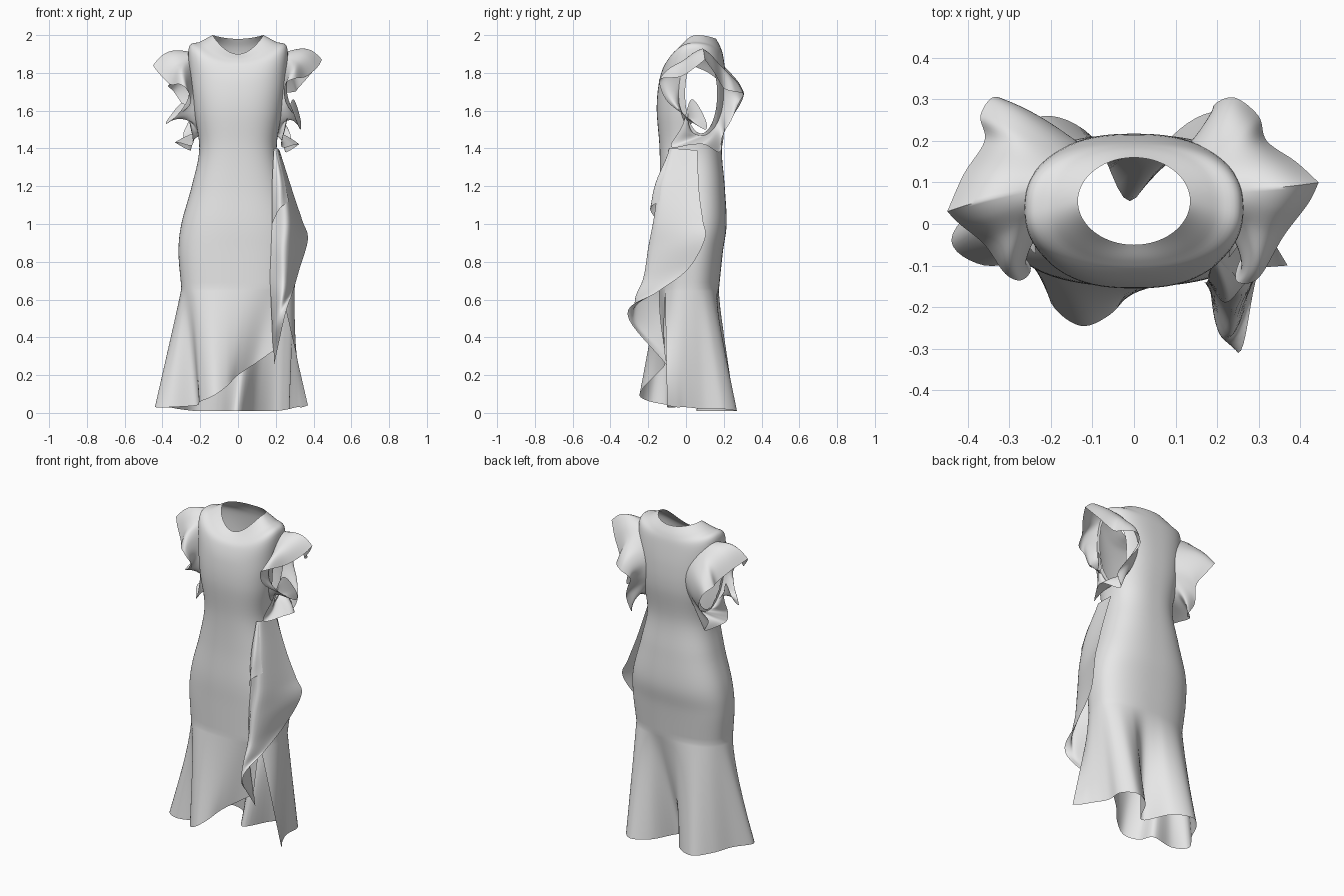
import bpy
import bmesh
from math import sin, cos, pi, radians, sqrt
from mathutils import Vector

cube = bpy.data.objects.get("Cube")
if cube:
    bpy.data.objects.remove(cube)

# One plain grey cloth
cloth = bpy.data.materials.new("grey cloth")
cloth.use_nodes = True
grey = (0.8, 0.8, 0.8, 1)
cloth.diffuse_color = grey
cloth.node_tree.nodes["Principled BSDF"].inputs["Base Color"].default_value = grey


def spline(points, t):
    """Smooth curve through evenly spaced points, t from 0 to 1."""
    last = len(points) - 1
    i = min(int(t * last), last - 1)
    f = t * last - i
    b, c = Vector(points[i]), Vector(points[i + 1])
    a = Vector(points[i - 1]) if i > 0 else b * 2 - c
    d = Vector(points[i + 2]) if i + 2 <= last else c * 2 - b
    return (b * 2 + (c - a) * f + (a * 2 - b * 5 + c * 4 - d) * f ** 2
            + (b * 3 - a - c * 3 + d) * f ** 3) / 2


# Armhole: an ellipse seen from the side
ARM_Y, ARM_Z, ARM_WIDTH, ARM_HEIGHT = 0.08, 1.69, 0.085, 0.21


def armhole_distance(p):
    if abs(p.x) < 0.15:
        return 9
    return sqrt(((p.y - ARM_Y) / ARM_WIDTH) ** 2 + ((p.z - ARM_Z) / ARM_HEIGHT) ** 2)


def cut_armholes(bm):
    holes = [f for f in bm.faces if armhole_distance(f.calc_center_median()) < 1]
    bmesh.ops.delete(bm, geom=holes, context="FACES")
    for v in bm.verts:
        d = armhole_distance(v.co)
        if v.is_boundary and d < 1.4:
            v.co.y = ARM_Y + (v.co.y - ARM_Y) / d
            v.co.z = ARM_Z + (v.co.z - ARM_Z) / d


def sheet(name, surface, nu, nv, trim=None):
    """Cloth sheet from a function of u and v."""
    bm = bmesh.new()
    grid = [[bm.verts.new(surface(u / nu, v / nv)) for u in range(nu + 1)]
            for v in range(nv + 1)]
    for v in range(nv):
        for u in range(nu):
            bm.faces.new((grid[v][u], grid[v][u + 1], grid[v + 1][u + 1], grid[v + 1][u]))
    bmesh.ops.remove_doubles(bm, verts=bm.verts, dist=0.0005)
    if trim:
        trim(bm)
    bmesh.ops.recalc_face_normals(bm, faces=bm.faces)
    mesh = bpy.data.meshes.new(name)
    bm.to_mesh(mesh)
    bm.free()
    mesh.materials.append(cloth)
    obj = bpy.data.objects.new(name, mesh)
    bpy.context.collection.objects.link(obj)
    bpy.ops.object.select_all(action="DESELECT")
    obj.select_set(True)
    bpy.context.view_layer.objects.active = obj
    bpy.ops.object.shade_smooth_by_angle(angle=radians(60))
    return obj


# Body rings: height, half width, front y, back y, rise at sides, rise at back
RINGS = [
    (0.66, 0.3, -0.15, 0.175, 0, 0),
    (0.85, 0.315, -0.15, 0.195, 0, 0),
    (1.0, 0.3, -0.15, 0.215, 0, 0),
    (1.2, 0.245, -0.14, 0.205, 0, 0),
    (1.4, 0.205, -0.14, 0.19, 0, 0),
    (1.6, 0.235, -0.155, 0.215, 0, 0),
    (1.74, 0.255, -0.145, 0.215, 0.03, 0),
    (1.83, 0.26, -0.12, 0.2, 0.105, 0.04),
    (1.87, 0.2, -0.09, 0.185, 0.095, 0.06),
    (1.9, 0.135, -0.05, 0.16, 0.1, 0.08),
]

# Hem line from the front edge of the slit, round the back, to its rear edge
HEM = [
    (0.19, -0.12, 0.33), (0.09, -0.11, 0.26), (0, -0.16, 0.2),
    (-0.06, -0.22, 0.14), (-0.13, -0.245, 0.09), (-0.2, -0.19, 0.06),
    (-0.22, -0.09, 0.04), (-0.36, -0.1, 0.03), (-0.44, -0.04, 0.03),
    (-0.37, 0.07, 0.03), (-0.31, 0.18, 0.02), (-0.22, 0.26, 0.01),
    (-0.1, 0.21, 0.01), (-0.01, 0.055, 0.01), (0.09, 0.21, 0.01),
    (0.2, 0.27, 0.01), (0.27, 0.2, 0.02), (0.27, 0.1, 0.02),
    (0.31, 0, 0.03), (0.34, -0.05, 0.03), (0.37, -0.1, 0.04),
]


def soften(n, power):
    return (1 if n > 0 else -1) * abs(n) ** power


def ring_point(u, t):
    z, half, front, back, side_rise, back_rise = spline([Vector(r) for r in RINGS], t)
    angle = -pi / 4 - 2 * pi * u
    c, s = cos(angle), sin(angle)
    power = 0.8 + 0.2 * t ** 8
    return Vector((half * soften(c, power),
                   (front + back) / 2 + (back - front) / 2 * soften(s, power),
                   z + side_rise * c * c + back_rise * max(s, 0) ** 2))


SKIRT = 0.3


def body(u, v):
    if v >= SKIRT:
        return ring_point(u, (v - SKIRT) / (1 - SKIRT))
    return ring_point(u, 0).lerp(spline(HEM, u), (1 - v / SKIRT) ** 1.15)


dress = sheet("dress_body", body, 120, 80, cut_armholes)
bpy.context.view_layer.update()

# Free edges of the sleeve frills: from the shoulder tip down the front, up the back
LEFT_EDGE = [
    (0.445, 0.1, 1.87), (0.42, 0.05, 1.83), (0.36, -0.03, 1.78), (0.3, -0.13, 1.77),
    (0.25, -0.14, 1.74), (0.25, -0.1, 1.65), (0.3, 0, 1.57), (0.33, 0.1, 1.5),
    (0.33, 0.1, 1.56), (0.29, 0.03, 1.66), (0.25, -0.02, 1.52), (0.23, -0.08, 1.41),
    (0.3, 0.03, 1.42), (0.32, 0.1, 1.42), (0.25, 0.18, 1.38), (0.28, 0.19, 1.46),
    (0.24, 0.24, 1.55), (0.19, 0.28, 1.64), (0.24, 0.305, 1.69), (0.3, 0.26, 1.7),
    (0.32, 0.2, 1.72), (0.39, 0.15, 1.8),
]
RIGHT_EDGE = [
    (-0.45, 0.03, 1.84), (-0.42, 0, 1.8), (-0.36, -0.05, 1.74), (-0.31, -0.12, 1.74),
    (-0.27, -0.135, 1.71), (-0.25, -0.1, 1.64), (-0.31, -0.03, 1.58), (-0.38, 0.02, 1.53),
    (-0.36, 0.05, 1.57), (-0.29, 0.02, 1.64), (-0.25, -0.02, 1.52), (-0.24, -0.07, 1.42),
    (-0.31, 0.03, 1.43), (-0.33, 0.1, 1.43), (-0.25, 0.17, 1.39), (-0.29, 0.19, 1.47),
    (-0.26, 0.24, 1.56), (-0.3, 0.29, 1.64), (-0.34, 0.305, 1.7), (-0.37, 0.26, 1.73),
    (-0.36, 0.2, 1.74), (-0.41, 0.12, 1.8),
]


# Draped frill sewn to the body just outside the armhole
def add_sleeve(name, edge):
    side = 1 if edge[0][0] > 0 else -1
    loop = edge + edge[:1]

    def seam(u):
        a = pi / 2 + 2 * pi * u
        y = ARM_Y + 1.4 * ARM_WIDTH * cos(a)
        z = ARM_Z + 1.06 * ARM_HEIGHT * sin(a)
        hit, place, normal, index = dress.ray_cast((side, y, z), (-side, 0, 0), distance=0.9)
        return place if hit else Vector((0.24 * side, y, z))

    def frill(u, v):
        p = seam(u).lerp(spline(loop, u), v)
        arch = sin(pi * v)
        upper = max(cos(2 * pi * u), 0)
        return p + Vector((0.015 * side, -0.02 * sin(2 * pi * u), 0.035 * upper)) * arch

    sheet(name, frill, 154, 12)


add_sleeve("left_sleeve_frill", LEFT_EDGE)
add_sleeve("right_sleeve_frill", RIGHT_EDGE)


def add_frill(name, rows, nu, nv):
    sheet(name, lambda u, v: spline([spline(row, u) for row in rows], v), nu, nv)


# Cascading frill beside the slit: seam, forward fold and free edge
add_frill("slit_frill", [
    [(0.19, -0.09, 1.4), (0.18, -0.12, 1.2), (0.18, -0.13, 1.02), (0.175, -0.14, 0.87),
     (0.17, -0.14, 0.72), (0.175, -0.14, 0.58), (0.18, -0.13, 0.46), (0.185, -0.11, 0.33)],
    [(0.21, -0.06, 1.4), (0.25, -0.13, 1.2), (0.27, -0.16, 1.02), (0.26, -0.19, 0.87),
     (0.25, -0.22, 0.72), (0.23, -0.27, 0.6), (0.2, -0.25, 0.46), (0.19, -0.11, 0.31)],
    [(0.22, 0.06, 1.39), (0.29, 0.07, 1.17), (0.34, 0.09, 1.02), (0.37, 0.1, 0.92),
     (0.325, 0.01, 0.76), (0.29, -0.15, 0.64), (0.25, -0.31, 0.52), (0.19, -0.1, 0.25)],
], 48, 16)

# Small pointed fold at the top of the cascade
add_frill("waist_fold", [
    [(0.19, -0.09, 1.4), (0.18, -0.13, 1.2), (0.18, -0.14, 1.0)],
    [(0.2, -0.08, 1.4), (0.22, -0.16, 1.22), (0.22, -0.19, 1.08)],
    [(0.21, -0.05, 1.39), (0.24, -0.12, 1.25), (0.27, -0.14, 1.12)],
], 12, 8)
